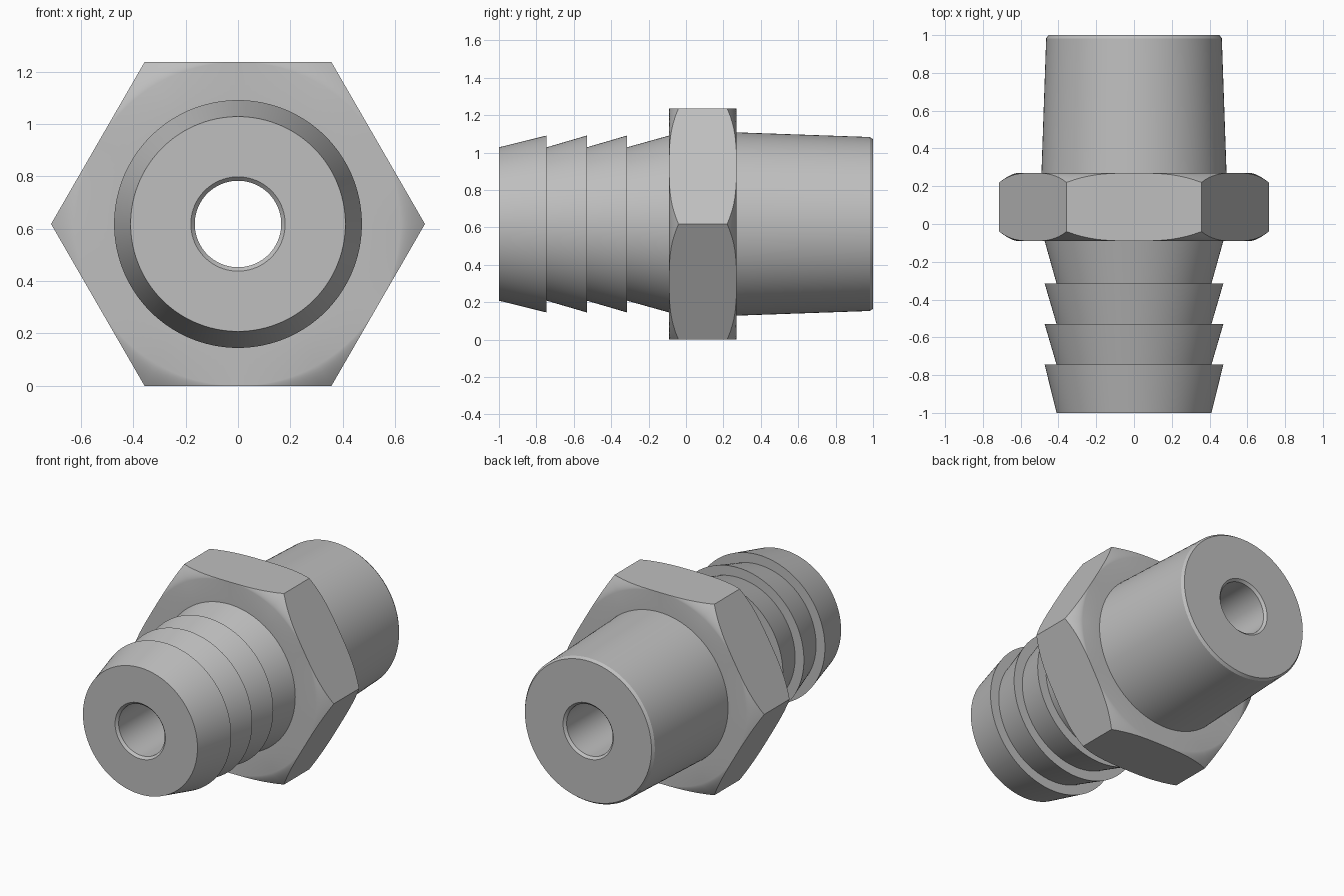
import bpy
import bmesh
import math

AXIS_Z = 0.618      # height of the fitting's centre line
APOTHEM = 0.618     # half the distance across the hexagon flats
SEGMENTS = 120
FRONT, BACK = -0.09, 0.27   # end faces of the hexagon
BORE, BORE_MOUTH = 0.165, 0.18
BARB_LOW, BARB_HIGH = 0.41, 0.473

cube = bpy.data.objects.get("Cube")
if cube:
    bpy.data.objects.remove(cube, do_unlink=True)

metal = bpy.data.materials.new("grey_metal")
metal.use_nodes = True
metal.diffuse_color = (0.52, 0.52, 0.52, 1)
metal.node_tree.nodes["Principled BSDF"].inputs["Base Color"].default_value = (0.52, 0.52, 0.52, 1)


def sweep(name, profile_at):
    """Sweep a (radius, y) profile, which may vary with angle, round the axis."""
    bm = bmesh.new()
    columns = []
    for i in range(SEGMENTS):
        a = math.tau * i / SEGMENTS
        columns.append([bm.verts.new((r * math.cos(a), y, AXIS_Z + r * math.sin(a)))
                        for r, y in profile_at(a)])
    for i, left in enumerate(columns):
        right = columns[(i + 1) % SEGMENTS]
        for j in range(len(left) - 1):
            bm.faces.new((left[j], left[j + 1], right[j + 1], right[j]))
    bmesh.ops.remove_doubles(bm, verts=bm.verts, dist=1e-5)
    mesh = bpy.data.meshes.new(name)
    bm.to_mesh(mesh)
    bm.free()
    mesh.materials.append(metal)
    obj = bpy.data.objects.new(name, mesh)
    bpy.context.collection.objects.link(obj)
    bpy.ops.object.select_all(action='DESELECT')
    obj.select_set(True)
    bpy.context.view_layer.objects.active = obj
    bpy.ops.object.shade_smooth_by_angle(angle=math.radians(30))
    return obj


# Hose barb: front face, then four flared steps
barb = [(BORE_MOUTH, -1)]
stops = [-1, -0.745, -0.53, -0.315, FRONT]
for start, end in zip(stops, stops[1:]):
    barb += [(BARB_LOW, start), (BARB_HIGH, end)]
sweep("hose_barb", lambda a: barb)


# Hexagon nut with rounded-off corners on both faces
def hexagon_profile(a):
    offset = (a % (math.pi / 3)) - math.pi / 6
    reach = APOTHEM / math.cos(offset)
    corner = APOTHEM / math.cos(math.pi / 6)
    steps = 6
    chamfer = []
    for k in range(steps + 1):
        r = APOTHEM + (reach - APOTHEM) * k / steps
        chamfer.append((r, 0.05 * ((r - APOTHEM) / (corner - APOTHEM)) ** 1.5))
    front = [(r, FRONT + d) for r, d in chamfer]
    back = [(r, BACK - d) for r, d in reversed(chamfer)]
    return [(BARB_HIGH, FRONT)] + front + back + [(0.49, BACK)]


sweep("hexagon_nut", hexagon_profile)

# Tapered pipe end with a small edge chamfer
taper = [(0.49, BACK), (0.465, 0.983), (0.453, 1), (BORE_MOUTH, 1)]
sweep("tapered_pipe_end", lambda a: taper)

# Through bore, running back to front so its faces point inwards
bore = [(BORE_MOUTH, 1), (BORE, 0.985), (BORE, -0.985), (BORE_MOUTH, -1)]
sweep("through_bore", lambda a: bore)
